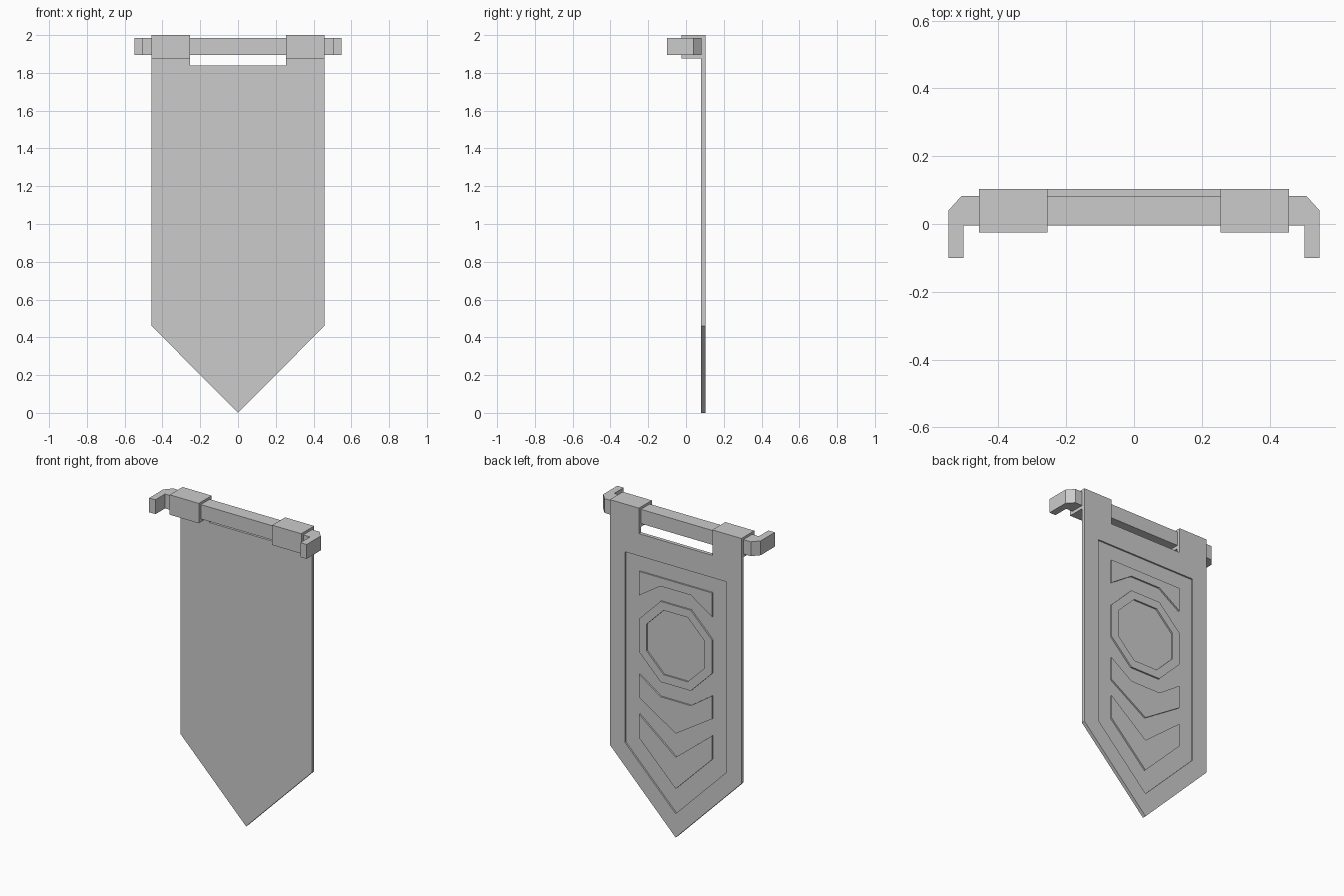
import bpy, bmesh, math

if "Cube" in bpy.data.objects:
    bpy.data.objects.remove(bpy.data.objects["Cube"])


def prism(name, outline, lo, hi, axis='y'):
    """Extrude a flat outline: (x, z) along y, or (x, y) along z."""
    def place(p, d):
        return (p[0], d, p[1]) if axis == 'y' else (p[0], p[1], d)
    bm = bmesh.new()
    a = [bm.verts.new(place(p, lo)) for p in outline]
    b = [bm.verts.new(place(p, hi)) for p in outline]
    bm.faces.new(a)
    bm.faces.new(b[::-1])
    for i in range(len(a)):
        j = (i + 1) % len(a)
        bm.faces.new((a[j], a[i], b[i], b[j]))
    bmesh.ops.recalc_face_normals(bm, faces=bm.faces)
    mesh = bpy.data.meshes.new(name)
    bm.to_mesh(mesh)
    bm.free()
    obj = bpy.data.objects.new(name, mesh)
    bpy.context.collection.objects.link(obj)
    return obj


def mirrored(half):
    """Complete an outline given for x >= 0, from bottom to top."""
    return half + [(-x, v) for x, v in reversed(half) if x > 0]


def cut(obj, cutter):
    mod = obj.modifiers.new("cut", 'BOOLEAN')
    mod.operation = 'DIFFERENCE'
    mod.solver = 'EXACT'
    mod.object = cutter
    cutter.hide_render = True
    cutter.hide_viewport = True


def octagon(flat, z):
    r = flat / math.cos(math.pi / 8)
    return [(r * math.cos(a), z + r * math.sin(a))
            for a in (math.pi / 8 + i * math.pi / 4 for i in range(8))]


FRONT, FLOOR, BACK = 0.08, 0.093, 0.103

# Cloth with pointed bottom and two top tabs, recessed panel on the back
cloth_half = [(0, 0), (0.457, 0.46), (0.457, 2.0), (0.255, 2.0), (0.255, 1.84)]
cloth = prism("banner_cloth", mirrored(cloth_half), FRONT, BACK)
panel_half = [(0, 0.15), (0.352, 0.503), (0.352, 1.70)]
cut(cloth, prism("panel_cutter", mirrored(panel_half), FLOOR, BACK + 0.05))

# Raised emblem shapes, sunk slightly into the panel floor
W, F = 0.253, 0.105
emblems = {
    "top_emblem": [(W, 1.453), (W, 1.603), (-W, 1.603), (-W, 1.453), (-F, 1.55), (F, 1.55)],
    "middle_chevron": [(0, 0.653), (W, 0.812), (W, 0.957), (F, 0.856),
                       (-F, 0.856), (-W, 0.957), (-W, 0.812)],
    "lower_chevron": [(0, 0.306), (W, 0.557), (W, 0.706), (0, 0.504),
                      (-W, 0.706), (-W, 0.557)],
}
for name, outline in emblems.items():
    prism(name, outline, FLOOR - 0.004, BACK)

# Octagonal ring
ring = prism("octagon_ring", octagon(W, 1.202), FLOOR - 0.004, BACK)
cut(ring, prism("ring_cutter", octagon(0.202, 1.202), FLOOR - 0.05, BACK + 0.05))

# Loops that carry the cloth on the rod
for side, s in (("left", -1), ("right", 1)):
    prism(side + "_loop", [(s * 0.255, 1.875), (s * 0.457, 1.875),
                           (s * 0.457, 2.0), (s * 0.255, 2.0)], -0.025, FRONT)

# Square rod with chamfered corners and ends bent towards the wall
rod_half = [(0.503, -0.005), (0.503, -0.1), (0.547, -0.1), (0.547, 0.04), (0.508, 0.083)]
prism("hanging_rod", mirrored(rod_half), 1.895, 1.985, 'z')
